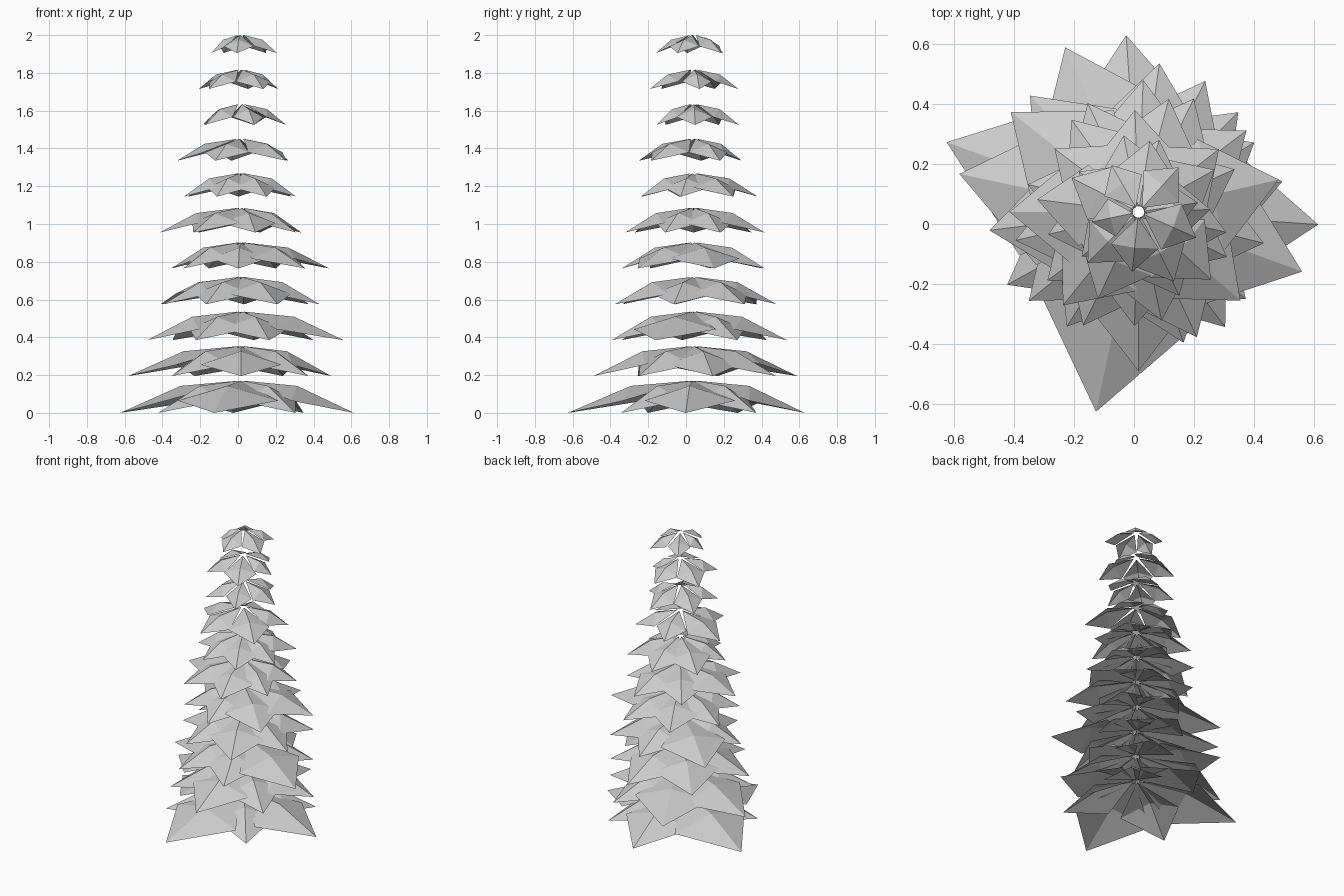
import bpy, bmesh, math

cube = bpy.data.objects.get("Cube")
if cube:
    bpy.data.objects.remove(cube)

grey = bpy.data.materials.new("leaf grey")
grey.use_nodes = True
grey.diffuse_color = (0.6, 0.6, 0.6, 1)
grey.node_tree.nodes["Principled BSDF"].inputs["Base Color"].default_value = (0.6, 0.6, 0.6, 1)

AXIS_X, AXIS_Y = 0.015, 0.04   # trunk line that the leaves hang from
HOLE = 0.018                   # open ring around the trunk line

# Each whorl from the ground up: first leaf angle, angle step, leaf lengths
WHORLS = [
    (160, 49, (.68, .50, .68, .48, .60, .47, .59)),
    (168, 51, (.61, .47, .53, .46, .49, .49, .60)),
    (187, 51, (.50, .45, .46, .58, .45, .50, .53)),
    (142, 51, (.54, .42, .42, .46, .43, .45, .44)),
    (13, 51, (.48, .42, .40, .38, .38, .38, .45)),
    (180, 51, (.43, .40, .37, .33, .35, .39, .38)),
    (92, 51, (.34, .35, .31, .30, .31, .30, .34)),
    (245, 72, (.32, .33, .29, .26, .34)),
    (290, 72, (.21, .24, .25, .24, .24)),
    (297, 72, (.26, .20, .24, .25, .24)),
    (264, 72, (.20, .21, .20, .18, .16)),
]


def add_leaf(bm, angle, length, top, drop, t):
    """Folded kite: raised spine, lowered side corners, pointed tip."""
    c, s = math.cos(angle), math.sin(angle)

    def point(along, side, fall):
        return bm.verts.new((AXIS_X + c * along - s * side,
                             AXIS_Y + s * along + c * side, top - drop * fall))

    mid = length * (.5 + .1 * t)
    half = length * .4
    root = point(HOLE, 0, 0)
    spine = point(mid, 0, .16 + .1 * t)
    tip = point(length, 0, 1)
    left = point(mid * .95, half, .62)
    right = point(mid * .95, -half, .62)
    for face in ((root, spine, left), (spine, tip, left),
                 (root, right, spine), (right, tip, spine)):
        bm.faces.new(face)


for i, (start, step, lengths) in enumerate(WHORLS):
    t = i / (len(WHORLS) - 1)
    top, low = .17 + .183 * i, .19 * i + .005 * min(i, 1)
    bm = bmesh.new()
    for k, length in enumerate(lengths):
        add_leaf(bm, math.radians(start + step * k), length, top, top - low, t)
    mesh = bpy.data.meshes.new("leaf_whorl")
    bm.to_mesh(mesh)
    bm.free()
    mesh.materials.append(grey)
    whorl = bpy.data.objects.new("leaf_whorl_%d" % (i + 1), mesh)
    bpy.context.collection.objects.link(whorl)
